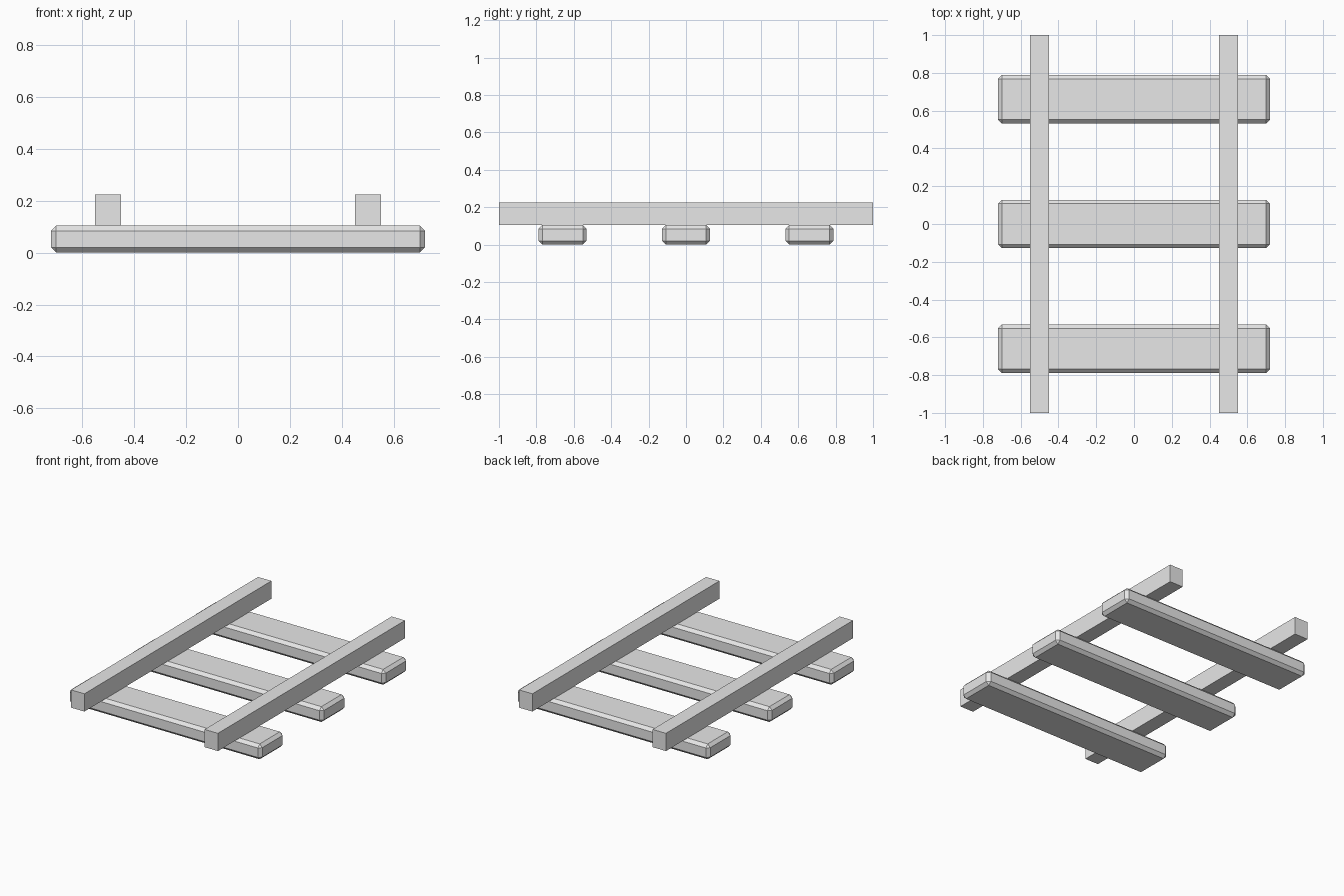
import bpy

cube = bpy.data.objects.get("Cube")
if cube:
    bpy.data.objects.remove(cube, do_unlink=True)

# Single plain grey
grey = bpy.data.materials.new("plain_grey")
grey.use_nodes = True
colour = (0.8, 0.8, 0.8, 1)
grey.diffuse_color = colour
grey.node_tree.nodes["Principled BSDF"].inputs["Base Color"].default_value = colour


def box(name, size, location, bevel=0):
    bpy.ops.mesh.primitive_cube_add(size=1, location=location)
    ob = bpy.context.object
    ob.name = name
    ob.scale = size
    bpy.ops.object.transform_apply(location=False, rotation=False, scale=True)
    ob.data.materials.append(grey)
    if bevel:
        mod = ob.modifiers.new("chamfer", "BEVEL")
        mod.width = bevel
        mod.segments = 1
    return ob


SLEEPER_HEIGHT = 0.104
RAIL_HEIGHT = 0.12

# Chamfered sleepers
for name, y in (("front", -0.66), ("middle", 0), ("back", 0.66)):
    box(name + "_sleeper", (1.44, 0.256, SLEEPER_HEIGHT),
        (0, y, SLEEPER_HEIGHT / 2), bevel=0.02)

# Square rails resting on the sleepers
for name, x in (("left", 0.5), ("right", -0.5)):
    box(name + "_rail", (0.1, 2, RAIL_HEIGHT),
        (x, 0, SLEEPER_HEIGHT + RAIL_HEIGHT / 2))
